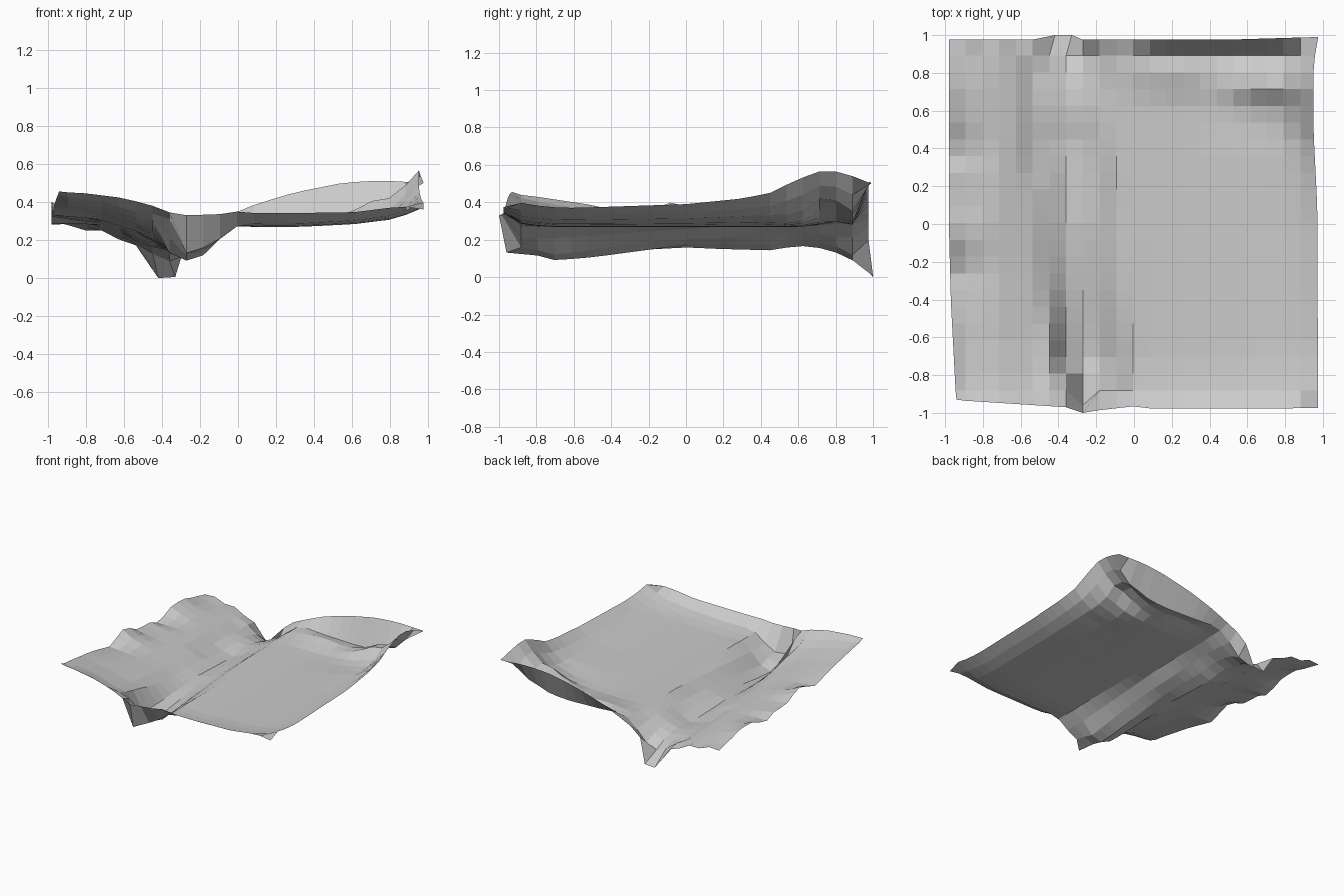
import bpy, bmesh
from math import exp

if "Cube" in bpy.data.objects:
    bpy.data.objects.remove(bpy.data.objects["Cube"])


def interp(v, pts):
    """Piecewise linear lookup through (position, value) pairs."""
    if v <= pts[0][0]:
        return pts[0][1]
    for (a, p), (b, q) in zip(pts, pts[1:]):
        if v <= b:
            return p + (q - p) * (v - a) / (b - a)
    return pts[-1][1]


def bump(x, y, cx, cy, wx, wy):
    """Smooth rounded hill of height 1."""
    return exp(-((x - cx) / wx) ** 2 - ((y - cy) / wy) ** 2)


# Long profiles, running front to back
LEFT_EDGE = [(-.97, .45), (-.8, .43), (-.5, .385), (-.26, .33), (-.08, .40), (0, .38), (.12, .32),
             (.25, .33), (.38, .28), (.55, .35), (.7, .35), (.8, .32), (.98, .28)]
LEFT_PLAIN = [(-.97, .38), (-.8, .32), (-.6, .285), (-.2, .25), (.5, .22), (.98, .19)]
DITCH_FLOOR = [(-.85, .13), (-.7, .09), (-.5, .10), (0, .15), (.2, .15), (.45, .135),
               (.6, .155), (.75, .145), (.88, .10), (.98, 0)]
DITCH_SHIFT = [(-.7, 0), (.2, -.09), (.6, -.13), (.98, -.08)]
DITCH_NARROW = [(-.9, .08), (-.7, 0)]
RIGHT_EDGE = [(-.97, .34), (-.89, .38), (-.6, .37), (0, .39), (.3, .42), (.45, .45),
              (.55, .50), (.7, .565), (.8, .565), (.89, .54), (.98, .50)]
# Border profiles, running left to right
FRONT_LIP = [(-.98, .455), (-.8, .445), (-.6, .42), (-.45, .38), (-.36, .345), (-.27, .33),
             (-.1, .335), (0, .35), (.1, .34), (.6, .345), (.8, .37), (.9, .375), (.97, .36)]
BACK_LIP = [(-.98, .28), (-.89, .285), (-.8, .25), (-.71, .25), (-.62, .20), (-.53, .17),
            (-.449, 0), (-.36, .005), (-.27, .2), (-.18, .27), (-.09, .31), (0, .35), (.1, .39),
            (.3, .45), (.55, .50), (.7, .51), (.8, .51), (.97, .50)]
FRONT_Y = [(-.98, -.93), (-.36, -.97), (-.27, -1), (-.18, -.985), (0, -.965), (.1, -.978), (.97, -.975)]
BACK_Y = [(-.53, .976), (-.449, 1), (-.35, 1), (-.27, .976), (.5, .976), (.97, .99)]
LEFT_X = [(-.97, -.94), (-.4, -.97), (0, -.98), (.98, -.98)]
RIGHT_X = [(-.97, .975), (.1, .97), (.5, .95), (.85, .95), (.98, .975)]


def height(x, y):
    left, plain = interp(y, LEFT_EDGE), interp(y, LEFT_PLAIN)
    floor, s, w = (interp(y, p) for p in (DITCH_FLOOR, DITCH_SHIFT, DITCH_NARROW))
    # Cross-section: left bank, ditch, right field
    z = interp(x, [(-.98, left), (-.89, left * .5 + (plain + .06) * .5),
                   (-.72, plain + .055), (-.54, plain), (-.44 + s + w, plain - .02),
                   (-.36 + s + w * .8, floor + .04), (-.27 + s, floor), (-.18 + s, floor + .03),
                   (-.09 + s, .21), (0 + s, .275), (.12, .268), (.6, .268)])
    # Upturned right border, gentle in front and steeper toward the back
    k = interp(y, [(.35, 0), (.6, 1)])
    edge = interp(y, RIGHT_EDGE)
    rim = (edge - .268) * interp(x, [(.3, 0), (.6, .14 - .1 * k), (.8, .38 - .1 * k), (.89, .65), (.97, 1)])
    # Low ridge near the back right corner, small hill beside the back wall
    ridge = .10 * bump(x, y, .7, .75, .2, .1)
    z = min(z + rim + ridge, edge) if x > .3 else z + ridge
    z += .04 * bump(x, y, .2, .8, .2, .1) + .02 * bump(x, y, 0, .9, .1, .1)
    # Field lifts slightly before the front lip
    if x > 0:
        z += interp(y, [(-.9, .02), (-.75, 0)])
    return z


N = 22
bm = bmesh.new()
grid = []
for j in range(N + 1):
    row = []
    for i in range(N + 1):
        x, y = -.98 + 1.95 * i / N, -.97 + 1.95 * j / N
        px, py, z = x, y, height(x, y)
        if j == 0:
            py, z = interp(x, FRONT_Y), interp(x, FRONT_LIP)
        elif j == N:
            py, z = interp(x, BACK_Y), interp(x, BACK_LIP)
            if -.46 < x < -.34:  # spout
                px += .03
        elif j == 1 and -.3 < x < -.25:
            py = -.96
        if i == 0:
            px = interp(y, LEFT_X)
        elif i == N:
            px = interp(y, RIGHT_X)
        row.append(bm.verts.new((px, py, max(z, 0))))
    grid.append(row)
for j in range(N):
    for i in range(N):
        bm.faces.new((grid[j][i], grid[j][i + 1], grid[j + 1][i + 1], grid[j + 1][i]))

# Single faceted ground sheet
mesh = bpy.data.meshes.new("ground_sheet")
bm.to_mesh(mesh)
bm.free()
bpy.context.collection.objects.link(bpy.data.objects.new("ground_sheet", mesh))
